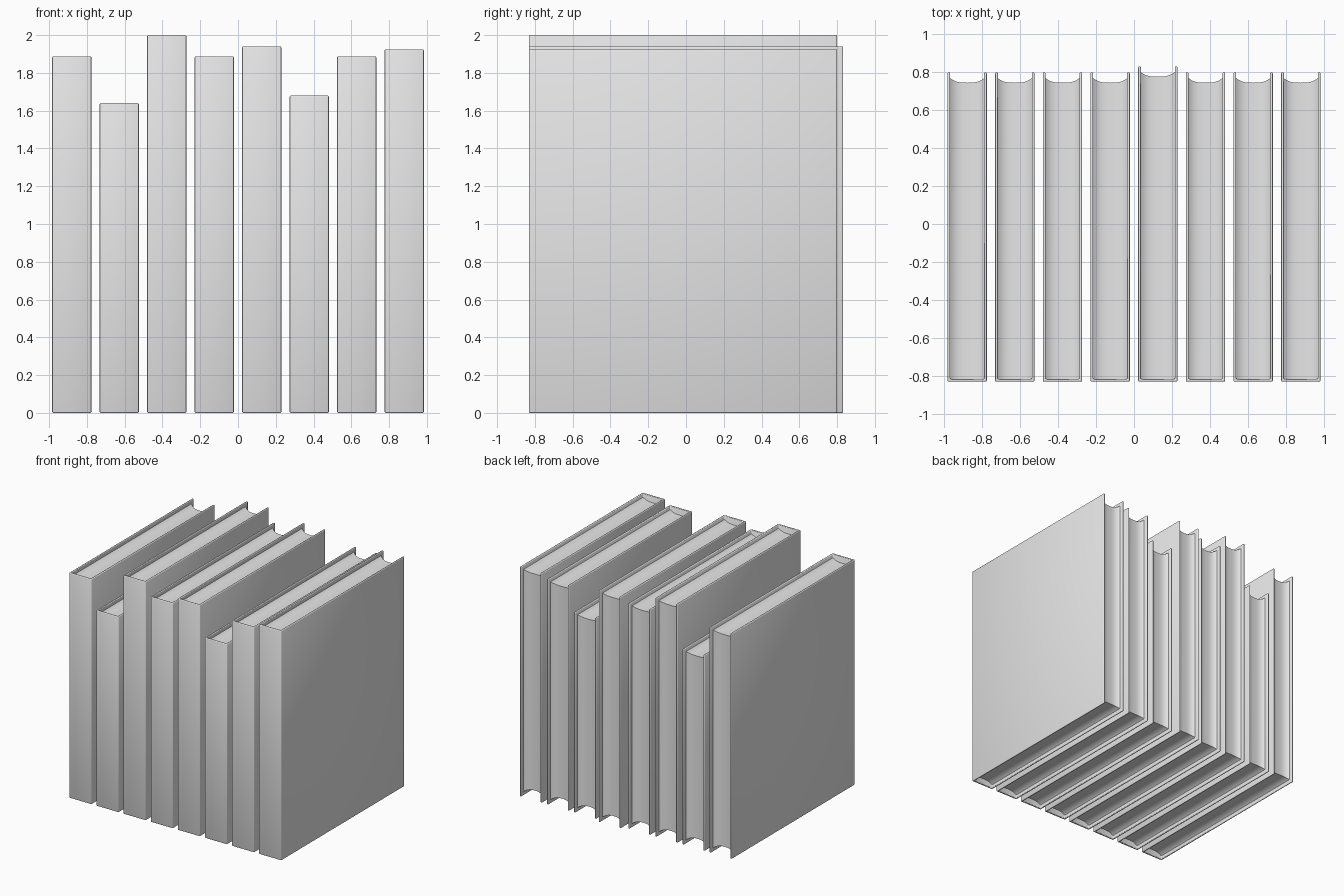
import bpy, bmesh

cube = bpy.data.objects.get("Cube")
if cube:
    bpy.data.objects.remove(cube, do_unlink=True)

grey = bpy.data.materials.new("plain_grey")
grey.use_nodes = True
grey.diffuse_color = (0.8, 0.8, 0.8, 1)
grey.node_tree.nodes["Principled BSDF"].inputs["Base Color"].default_value = (0.8, 0.8, 0.8, 1)

WIDTH, SPACING, FRONT = 0.207, 0.2514, -0.832
COVER, BEVEL = 0.014, 0.006


def add_object(name, bm, x):
    bmesh.ops.recalc_face_normals(bm, faces=bm.faces[:])
    mesh = bpy.data.meshes.new(name)
    bm.to_mesh(mesh)
    bm.free()
    mesh.materials.append(grey)
    obj = bpy.data.objects.new(name, mesh)
    obj.location.x = x
    bpy.context.collection.objects.link(obj)
    return obj


def smooth(obj):
    bpy.ops.object.select_all(action='DESELECT')
    obj.select_set(True)
    bpy.context.view_layer.objects.active = obj
    bpy.ops.object.shade_smooth_by_angle(angle=0.6)


def add_cover(name, x, back, height):
    # Spine and two boards: a box left open at the top, bottom and back
    bm = bmesh.new()
    bmesh.ops.create_cube(bm, size=1)
    for v in bm.verts:
        v.co.x *= WIDTH
        v.co.y = back if v.co.y > 0 else FRONT
        v.co.z = height if v.co.z > 0 else 0
    bm.normal_update()
    opened = [f for f in bm.faces if abs(f.normal.z) > 0.9 or f.normal.y > 0.9]
    bmesh.ops.delete(bm, geom=opened, context='FACES')
    # Outward normals are already right, so the shell thickens inwards
    mesh_flip = [f for f in bm.faces if f.normal.dot(f.calc_center_median() * 1) < 0 and abs(f.normal.x) > 0.9]
    bmesh.ops.reverse_faces(bm, faces=mesh_flip)
    obj = add_object_raw(name, bm, x)
    shell = obj.modifiers.new("board_thickness", 'SOLIDIFY')
    shell.thickness, shell.offset, shell.use_even_offset = COVER, -1, True
    rounding = obj.modifiers.new("rounded_edges", 'BEVEL')
    rounding.width, rounding.segments = BEVEL, 2
    smooth(obj)


def add_object_raw(name, bm, x):
    mesh = bpy.data.meshes.new(name)
    bm.to_mesh(mesh)
    bm.free()
    mesh.materials.append(grey)
    obj = bpy.data.objects.new(name, mesh)
    obj.location.x = x
    bpy.context.collection.objects.link(obj)
    return obj


def add_pages(name, x, back, height, steps=16):
    # Page block hollowed along its top, bottom and fore edge
    bm = bmesh.new()
    rings = []
    for i in range(steps + 1):
        t = 2 * i / steps - 1
        inset = 0.055 - 0.03 * abs(t) ** 3
        px, y0, y1 = t * (WIDTH / 2 - COVER / 2), FRONT + COVER / 2, back - inset
        rings.append([bm.verts.new((px, y, z)) for y, z in
                      ((y0, inset), (y1, inset), (y1, height - inset), (y0, height - inset))])
    for a, b in zip(rings, rings[1:]):
        for k in range(4):
            n = (k + 1) % 4
            bm.faces.new((a[k], a[n], b[n], b[k]))
    bm.faces.new(rings[0])
    bm.faces.new(rings[-1])
    smooth(add_object(name, bm, x))


# A row of eight books
heights = (1.888, 1.64, 2.0, 1.888, 1.94, 1.68, 1.888, 1.925)
for i, height in enumerate(heights):
    x = (i - 3.5) * SPACING
    back = 0.832 if i == 4 else 0.80
    add_cover(f"book_cover_{i + 1}", x, back, height)
    add_pages(f"page_block_{i + 1}", x, back, height)
